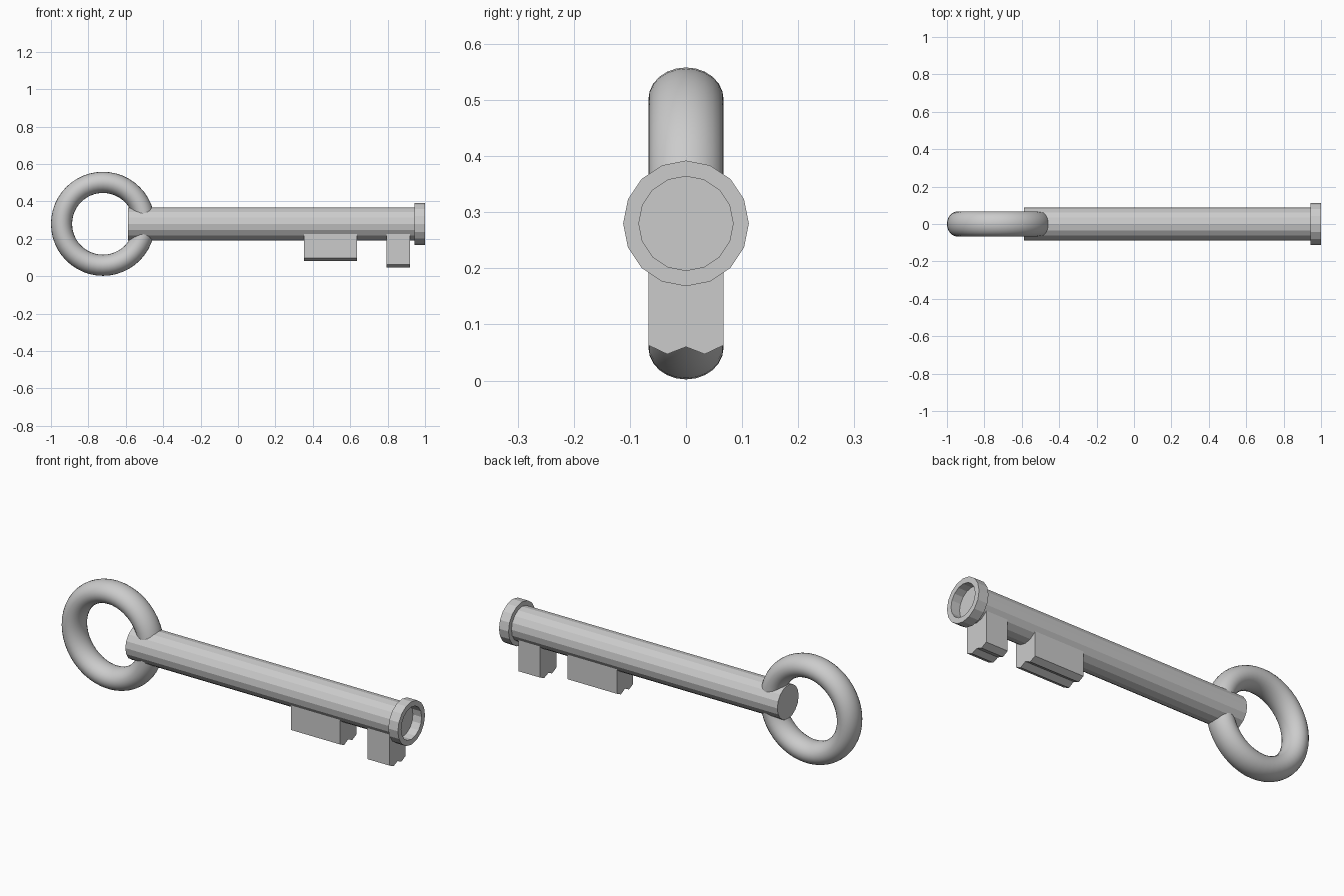
import bpy, bmesh
from math import pi, sin, cos, radians
from mathutils import Vector

if "Cube" in bpy.data.objects:
    bpy.data.objects.remove(bpy.data.objects["Cube"])

AXIS_Z = 0.28


def make_object(name, bm, smooth_angle=None):
    bmesh.ops.recalc_face_normals(bm, faces=bm.faces)
    mesh = bpy.data.meshes.new(name)
    bm.to_mesh(mesh)
    bm.free()
    obj = bpy.data.objects.new(name, mesh)
    bpy.context.collection.objects.link(obj)
    if smooth_angle:
        bpy.ops.object.select_all(action='DESELECT')
        obj.select_set(True)
        bpy.context.view_layer.objects.active = obj
        bpy.ops.object.shade_smooth_by_angle(angle=radians(smooth_angle))
    return obj


def skin(bm, loops, closed):
    """Bridge equal-length vertex loops with quads."""
    n = len(loops[0])
    count = len(loops) if closed else len(loops) - 1
    for i in range(count):
        a, b = loops[i], loops[(i + 1) % len(loops)]
        for j in range(n):
            k = (j + 1) % n
            bm.faces.new((a[j], a[k], b[k], b[j]))


def circle_x(bm, x, r, sides=16):
    return [bm.verts.new((x, r * sin(2 * pi * i / sides),
                          AXIS_Z + r * cos(2 * pi * i / sides)))
            for i in range(sides)]


# Bow: ring with an oval cross-section
def make_bow(cx, major, radial, depth, segments=48, sides=24):
    bm = bmesh.new()
    loops = []
    for i in range(segments):
        a = 2 * pi * i / segments
        loop = []
        for j in range(sides):
            b = 2 * pi * j / sides
            r = major + radial * cos(b)
            loop.append(bm.verts.new((cx + r * cos(a), depth * sin(b),
                                      AXIS_Z + r * sin(a))))
        loops.append(loop)
    skin(bm, loops, True)
    make_object("bow_ring", bm, 30)


# Shaft: faceted solid rod
def make_shaft(x0, x1, r):
    bm = bmesh.new()
    loops = [circle_x(bm, x0, r), circle_x(bm, x1, r)]
    skin(bm, loops, False)
    for loop in loops:
        bm.faces.new(loop)
    make_object("shaft", bm)


# Collar: faceted open tube at the tip
def make_collar(x0, x1, outer, inner):
    bm = bmesh.new()
    loops = [circle_x(bm, x, r) for x, r in
             ((x0, outer), (x1, outer), (x1, inner), (x0, inner))]
    skin(bm, loops, True)
    make_object("end_collar", bm)


# Bits: blocks with a W-shaped lower edge
def make_bit(name, x0, x1, side_z, lobe_z, notch_z, half=0.067, top=0.24):
    profile = [(-half, top), (-half, side_z), (-half / 2, lobe_z),
               (0, notch_z), (half / 2, lobe_z), (half, side_z), (half, top)]
    bm = bmesh.new()
    face = bm.faces.new([bm.verts.new((x0, y, z)) for y, z in profile])
    result = bmesh.ops.extrude_face_region(bm, geom=[face], use_keep_orig=True)
    moved = [v for v in result["geom"] if isinstance(v, bmesh.types.BMVert)]
    bmesh.ops.translate(bm, verts=moved, vec=Vector((x1 - x0, 0, 0)))
    make_object(name, bm)


make_bow(-0.722, 0.2215, 0.0565, 0.067)
make_shaft(-0.588, 0.95, 0.088)
make_collar(0.945, 1.0, 0.112, 0.084)
make_bit("long_bit", 0.352, 0.635, 0.097, 0.081, 0.098)
make_bit("short_bit", 0.795, 0.92, 0.063, 0.047, 0.06)
